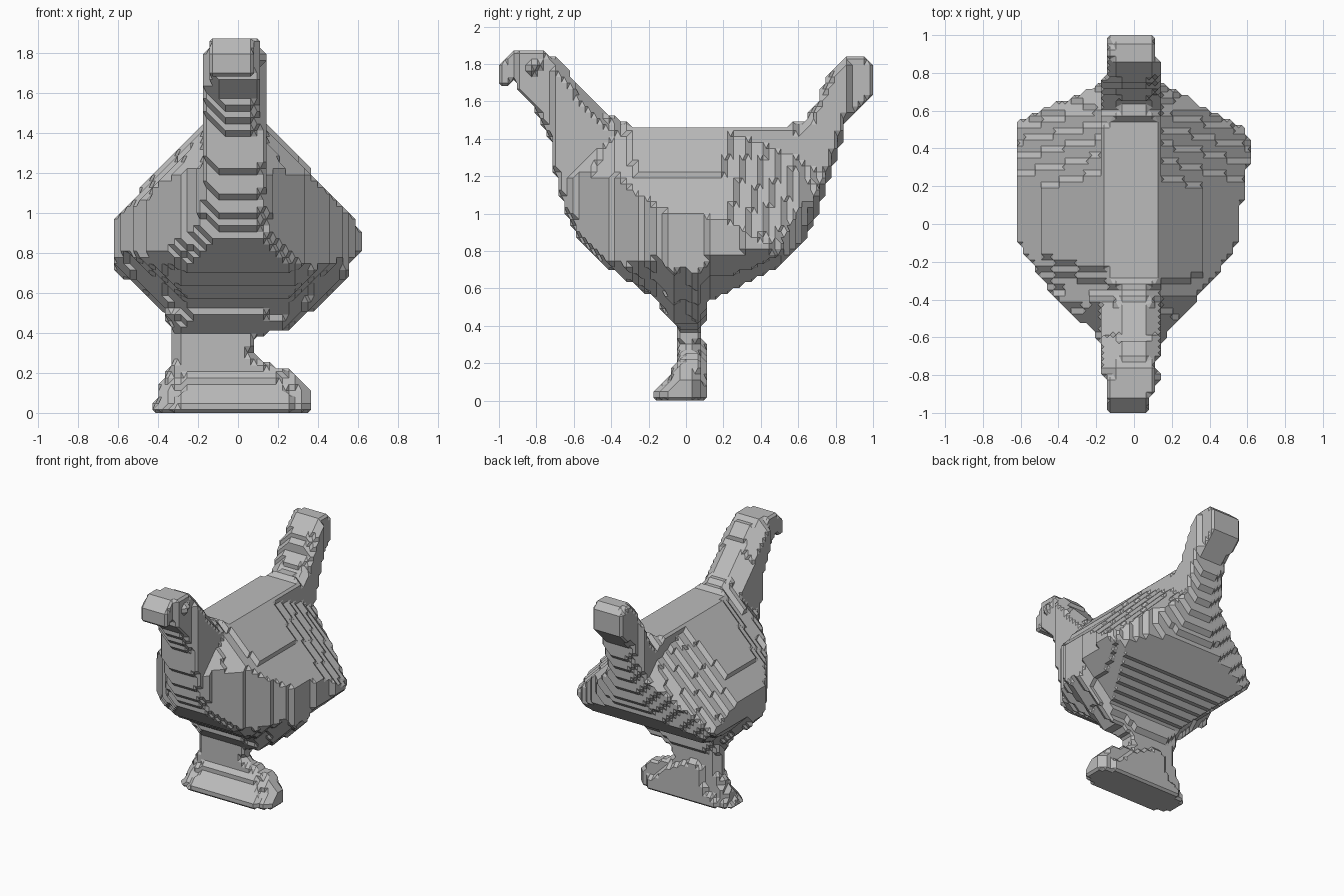
import bpy
import bmesh
import math
from mathutils import Vector

cube = bpy.data.objects.get("Cube")
if cube:
    bpy.data.objects.remove(cube, do_unlink=True)

STEP = 2 / 63
COUNT_X, COUNT_Y, COUNT_Z = 39, 63, 60


def profile(*points):
    """Return a piecewise linear function through the points."""
    def value(t):
        if t <= points[0][0]:
            return points[0][1]
        for (a, va), (b, vb) in zip(points, points[1:]):
            if t <= b:
                return va + (vb - va) * (t - a) / (b - a)
        return points[-1][1]
    return value


# Side outline of the whole bird, from beak to tail
back_line = profile((-1, 1.8), (-.9, 1.885), (-.77, 1.885), (-.65, 1.79),
                    (-.58, 1.69), (-.45, 1.55), (-.33, 1.48), (-.15, 1.45),
                    (.5, 1.45), (.63, 1.5), (.7, 1.6), (.75, 1.72),
                    (.8, 1.8), (.88, 1.86), (1, 1.81))
belly_line = profile((-1, 1.69), (-.92, 1.7), (-.85, 1.62), (-.78, 1.5),
                     (-.73, 1.4), (-.7, 1.2), (-.66, 1.05), (-.62, .93),
                     (-.55, .83), (-.45, .74), (-.3, .63), (-.15, .53),
                     (-.07, .42), (.07, .42), (.11, .52), (.3, .62),
                     (.5, .72), (.62, .83), (.7, 1), (.77, 1.2),
                     (.82, 1.35), (.85, 1.47), (.95, 1.57), (1, 1.65))

# Plan outline on each side of the body
right_width = profile((-1, .14), (-.8, .16), (-.62, .18), (-.55, .24),
                      (-.4, .42), (-.1, .62), (.55, .62), (.6, .5),
                      (.7, .26), (.8, .14))
left_width = profile((-1, .08), (-.8, .11), (-.7, .13), (-.62, .15),
                     (-.55, .2), (-.3, .42), (-.1, .55), (.1, .57),
                     (.4, .62), (.5, .59), (.6, .4), (.75, .15), (1, .1))

# Cross-section: rounded crown, wing shoulder and V-shaped keel
crown_width = profile((-.9, .12), (-.7, .08), (-.35, .08), (-.15, .2),
                      (.45, .2), (.6, .08), (.8, .08), (.9, .12))
shoulder_line = profile((-.65, 1.2), (-.5, 1.32), (-.35, 1.45),
                        (.2, 1.45), (.4, 1.38), (.6, 1.3), (.7, 1.22))
keel_width = profile((-.92, .14), (-.8, .06), (-.6, .08), (-.45, .27),
                     (-.3, .3), (-.15, .24), (0, .22), (.3, .4),
                     (.55, .53), (.65, .2), (.75, .06), (.85, .06), (.95, .12))

# Pedestal foot, given by height
heel_x = profile((0, -.42), (.05, -.4), (.15, -.37), (.25, -.33),
                 (.35, -.31), (.45, -.34), (.55, -.36))
toe_x = profile((0, .36), (.1, .35), (.16, .32), (.22, .25), (.25, .12),
                (.3, .07), (.36, .08), (.42, .18), (.52, .3))
foot_front = profile((0, -.18), (.06, -.18), (.1, -.11), (.2, -.06),
                     (.4, -.06), (.5, -.14))
foot_back = profile((0, .12), (.06, .12), (.1, .1), (.4, .09), (.5, .12))


def in_bird(x, y, z):
    top, bottom = back_line(y), belly_line(y)
    if not bottom < z < top:
        return False
    side = right_width(y) if x < 0 else left_width(y)
    ridge = .18 if x < 0 else .14
    crown = crown_width(y) + (top - z) * .9
    flank = ridge + max(0, min(top, shoulder_line(y)) - z) * .92
    keel = keel_width(y) + (z - bottom) * 1.2
    return abs(x) < min(side, crown, flank, keel)


def in_foot(x, y, z):
    if z > .52:
        return False
    x0, x1, y0, y1 = heel_x(z), toe_x(z), foot_front(z), foot_back(z)
    u = (2 * x - x0 - x1) / (x1 - x0)
    v = (2 * y - y0 - y1) / (y1 - y0)
    return abs(u) ** 3 + abs(v) ** 3 < 1.1


def in_eye(x, y, z):
    return abs(x) < .13 and math.hypot(y + .82, z - 1.79) < .035


def part_name(y, z):
    if z < .45:
        return "foot"
    if z > 1.45 and y < -.3:
        return "neck_and_head"
    if z > 1.45 and y > .5:
        return "tail"
    return "body"


def centre(cell):
    i, j, k = cell
    return Vector(((i + .5 - COUNT_X / 2) * STEP,
                   (j + .5 - COUNT_Y / 2) * STEP, (k + .5) * STEP))


# Fill small cells inside the shapes
cells = set()
for i in range(COUNT_X):
    for j in range(COUNT_Y):
        for k in range(COUNT_Z):
            p = centre((i, j, k))
            if in_bird(*p) or in_foot(*p) or in_eye(*p):
                cells.add((i, j, k))

# Blocky shell around the filled cells
shell = bmesh.new()
corners = {}
owner = {}


def corner(key):
    if key not in corners:
        corners[key] = shell.verts.new(key)
    return corners[key]


for cell in sorted(cells):
    for axis in range(3):
        for sign in (0, 1):
            neighbour = list(cell)
            neighbour[axis] += 2 * sign - 1
            if tuple(neighbour) in cells:
                continue
            ring = []
            for u, v in ((0, 0), (1, 0), (1, 1), (0, 1)):
                key = list(cell)
                key[axis] += sign
                key[(axis + 1) % 3] += u
                key[(axis + 2) % 3] += v
                ring.append(corner(tuple(key)))
            face = shell.faces.new(ring if sign else ring[::-1])
            owner[face] = cell


def next_loop(loop):
    """Step to the neighbouring face around the same corner."""
    options = [m for m in loop.edge.link_loops
               if m.face != loop.face and m.vert != loop.vert]
    same = [m for m in options if owner[m.face] == owner[loop.face]]
    return (same or options)[0].link_loop_next


# Chamfered surface: one polygon per shell corner, sorted into parts
parts = {}
for vert in shell.verts:
    waiting = set(vert.link_loops)
    while waiting:
        start = loop = next(iter(waiting))
        ring = []
        while True:
            waiting.discard(loop)
            ring.append(loop.face)
            loop = next_loop(loop)
            if loop == start:
                break
        p = centre(owner[ring[0]])
        parts.setdefault(part_name(p.y, p.z), []).append(ring[::-1])

grey = bpy.data.materials.new("plain_grey")
grey.use_nodes = True
grey.diffuse_color = (.5, .5, .5, 1)
grey.node_tree.nodes["Principled BSDF"].inputs["Base Color"].default_value = (.5, .5, .5, 1)

for name, rings in parts.items():
    bm = bmesh.new()
    points = {}
    for ring in rings:
        for face in ring:
            if face not in points:
                c = face.calc_center_median()
                points[face] = bm.verts.new(((c.x - COUNT_X / 2) * STEP,
                                             (c.y - COUNT_Y / 2) * STEP,
                                             c.z * STEP))
        bm.faces.new([points[face] for face in ring])
    # Merge flat areas into single facets
    bmesh.ops.triangulate(bm, faces=[f for f in bm.faces if len(f.verts) > 4])
    bmesh.ops.dissolve_limit(bm, angle_limit=math.radians(1),
                             verts=bm.verts, edges=bm.edges)
    mesh = bpy.data.meshes.new(name)
    bm.to_mesh(mesh)
    bm.free()
    mesh.materials.append(grey)
    bpy.context.collection.objects.link(bpy.data.objects.new(name, mesh))

shell.free()
